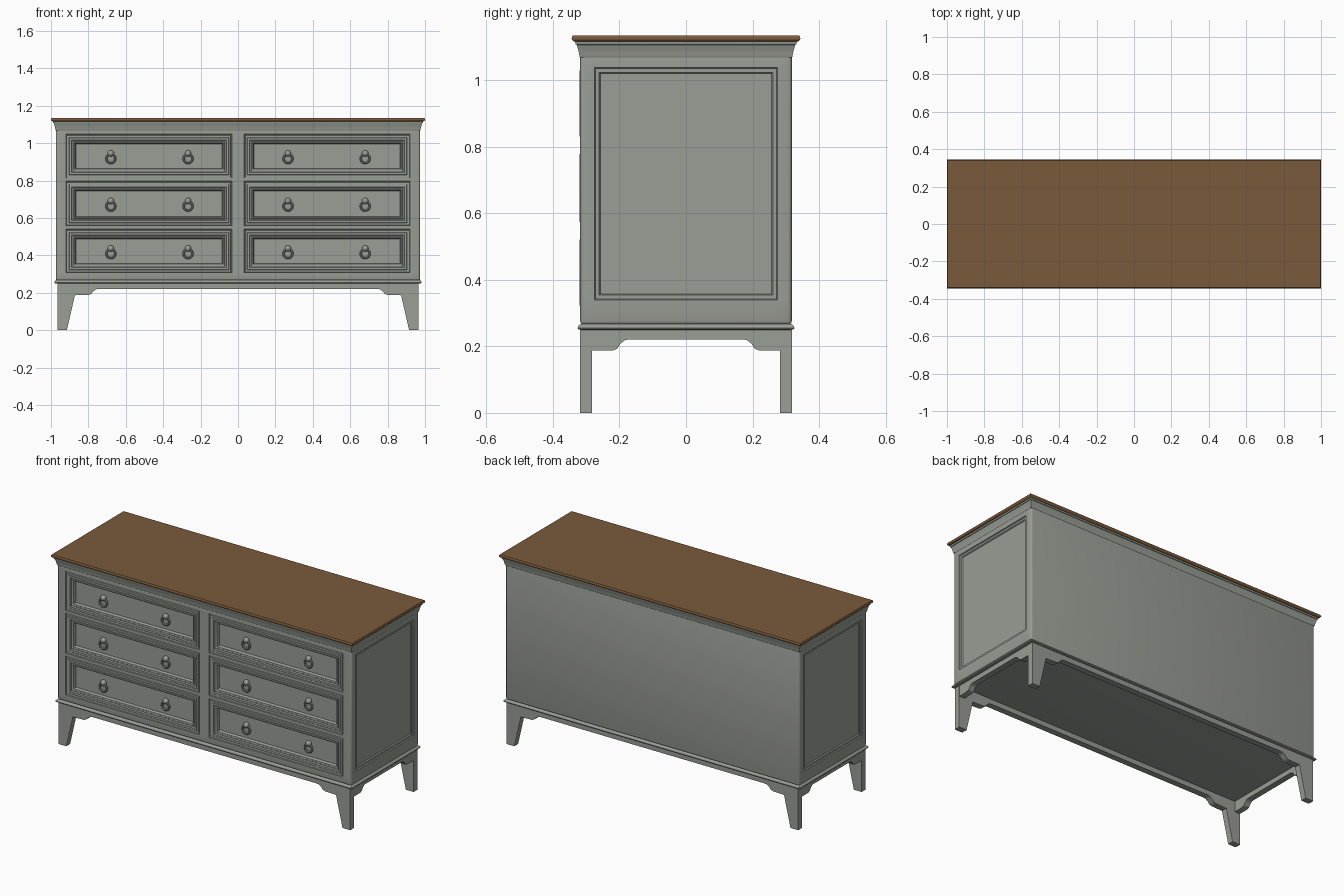
import bpy, bmesh, math
from mathutils import Vector, Matrix

if "Cube" in bpy.data.objects:
    bpy.data.objects.remove(bpy.data.objects["Cube"])


def material(name, rgb):
    m = bpy.data.materials.new(name)
    m.diffuse_color = (*rgb, 1)
    m.use_nodes = True
    m.node_tree.nodes["Principled BSDF"].inputs["Base Color"].default_value = m.diffuse_color
    return m


GREY = material("sage grey paint", (0.315, 0.342, 0.298))
BROWN = material("brown wood", (0.195, 0.102, 0.043))


def finish(bm, name, mat):
    bmesh.ops.recalc_face_normals(bm, faces=bm.faces)
    me = bpy.data.meshes.new(name)
    bm.to_mesh(me)
    bm.free()
    ob = bpy.data.objects.new(name, me)
    me.materials.append(mat)
    bpy.context.collection.objects.link(ob)
    return ob


def stack(name, rings, mat):
    """Loft rectangular rings (half x, half y, z) into a closed moulding."""
    bm = bmesh.new()
    loops = [[bm.verts.new((sx * x, sy * y, z))
              for sx, sy in ((-1, -1), (1, -1), (1, 1), (-1, 1))] for x, y, z in rings]
    for a, b in zip(loops, loops[1:]):
        for i in range(4):
            j = (i + 1) % 4
            bm.faces.new((a[i], a[j], b[j], b[i]))
    bm.faces.new(loops[0])
    bm.faces.new(loops[-1])
    return finish(bm, name, mat)


def plate(name, half, top, axis, a, b):
    """Mirrored outline (half of it given, u < 0) extruded from a to b along axis."""
    pts = half + [(-u, z) for u, z in reversed(half)]
    pts += [(-half[0][0], top), (half[0][0], top)]
    bm = bmesh.new()
    place = (lambda u, z: (u, a, z)) if axis == 'y' else (lambda u, z: (a, u, z))
    f = bm.faces.new([bm.verts.new(place(u, z)) for u, z in pts])
    r = bmesh.ops.extrude_face_region(bm, geom=[f])
    move = Vector((0, b - a, 0)) if axis == 'y' else Vector((b - a, 0, 0))
    bmesh.ops.translate(bm, vec=move,
                        verts=[v for v in r['geom'] if isinstance(v, bmesh.types.BMVert)])
    return finish(bm, name, GREY)


def cut_side(bm, normal, planes):
    """Score the flat side facing `normal` along the given (axis, value) planes."""
    n = Vector(normal)
    for axis, value in planes:
        faces = [f for f in bm.faces if f.normal.dot(n) > 0.99]
        geom = set(faces)
        for f in faces:
            geom.update(f.edges)
            geom.update(f.verts)
        no = Vector((0, 0, 0))
        no[axis] = 1
        bmesh.ops.bisect_plane(bm, geom=list(geom), plane_co=no * value, plane_no=no, dist=1e-5)
        bm.normal_update()


def panel_moulding(bm, faces, steps):
    for thickness, depth in steps:
        bmesh.ops.inset_individual(bm, faces=faces, thickness=thickness, depth=depth,
                                   use_even_offset=True)


# Cabinet body with rounded edges
HX, HY = 0.974, 0.318
bm = bmesh.new()
bmesh.ops.create_cube(bm, size=1, matrix=Matrix.Translation((0, 0, 0.6775))
                      @ Matrix.Diagonal((2 * HX, 2 * HY, 0.825, 1)))
bmesh.ops.bevel(bm, geom=bm.edges[:], offset=0.011, segments=3, profile=0.5, affect='EDGES')
bm.normal_update()

# Six framed drawer fronts set into the front
ROWS = [(0.305, 0.540), (0.556, 0.797), (0.813, 1.048)]
COLS = [(-0.92, -0.032), (0.032, 0.92)]
cut_side(bm, (0, -1, 0), [(0, v) for c in COLS for v in c] + [(2, v) for r in ROWS for v in r])
drawers = []
for f in bm.faces:
    c = f.calc_center_median()
    if f.normal.y < -0.99 and any(a < c.x < b for a, b in COLS) and any(a < c.z < b for a, b in ROWS):
        drawers.append(f)
panel_moulding(bm, drawers, [(0.002, -0.005), (0.003, 0.0), (0.002, 0.005), (0.010, 0.0),
                             (0.002, 0.002), (0.011, 0.0), (0.003, -0.009), (0.007, 0.0),
                             (0.002, 0.003), (0.006, -0.002), (0.005, -0.016)])

# Sunk panel on each end
for s in (-1, 1):
    cut_side(bm, (s, 0, 0), [(1, -0.275), (1, 0.275), (2, 0.34), (2, 1.038)])
    ends = [f for f in bm.faces if f.normal.x * s > 0.99 and abs(f.calc_center_median().y) < 0.01
            and 0.4 < f.calc_center_median().z < 1.0]
    panel_moulding(bm, ends, [(0.003, -0.006), (0.011, 0.0), (0.004, -0.006)])
finish(bm, "cabinet_body", GREY)

# Flared cornice, wooden top and base moulding
stack("cornice", [(HX + o, HY + o, z) for o, z in (
    (0.0, 1.068), (0.002, 1.071), (0.003, 1.078), (0.005, 1.088), (0.008, 1.098),
    (0.011, 1.107), (0.014, 1.108), (0.016, 1.118))], GREY)
stack("wooden_top", [(HX + o, HY + o, z) for o, z in (
    (0.015, 1.116), (0.021, 1.118), (0.025, 1.122), (0.026, 1.126), (0.0245, 1.131),
    (0.022, 1.135))], BROWN)
stack("base_moulding", [(HX + o, HY + o, z) for o, z in (
    (-0.004, 0.250), (0.005, 0.251), (0.008, 0.255), (0.007, 0.260), (0.003, 0.265),
    (-0.004, 0.268))], GREY)

# Front and back frames: tapered legs joined by a scalloped apron
LEGS = [(-0.966, 0), (-0.915, 0), (-0.872, 0.187), (-0.80, 0.189), (-0.785, 0.194),
        (-0.772, 0.209), (-0.757, 0.219), (-0.74, 0.221)]
plate("front_legs_and_apron", LEGS, 0.252, 'y', -0.318, -0.282)
plate("back_legs_and_apron", LEGS, 0.252, 'y', 0.282, 0.318)

# Scalloped end aprons
APRON = [(-0.283, 0.187), (-0.222, 0.187), (-0.207, 0.193), (-0.196, 0.209),
         (-0.183, 0.219), (-0.17, 0.221)]
for side, s in (("left", -1), ("right", 1)):
    plate(side + "_apron", APRON, 0.252, 'x', s * 0.965, s * 0.93)


# Ring pulls: round knob on a short stem with a hanging ring
def ring_pull(name, x, z):
    bm = bmesh.new()
    turn = Matrix.Rotation(math.pi / 2, 4, 'X')
    bmesh.ops.create_uvsphere(bm, u_segments=20, v_segments=12, radius=0.017,
                              matrix=Matrix.Translation((x, -0.302, z + 0.015)) @ turn)
    bmesh.ops.create_cone(bm, cap_ends=True, segments=20, radius1=0.013, radius2=0.013, depth=0.02,
                          matrix=Matrix.Translation((x, -0.293, z + 0.015)) @ turn)
    n, m, major, minor = 28, 10, 0.0235, 0.006
    grid = []
    for i in range(n):
        a = 2 * math.pi * i / n
        row = []
        for j in range(m):
            b = 2 * math.pi * j / m
            r = major + minor * math.cos(b)
            row.append(bm.verts.new((x + r * math.cos(a), -0.303 + minor * math.sin(b),
                                     z - 0.013 + r * math.sin(a))))
        grid.append(row)
    for i in range(n):
        for j in range(m):
            k, l = (i + 1) % n, (j + 1) % m
            bm.faces.new((grid[i][j], grid[k][j], grid[k][l], grid[i][l]))
    finish(bm, name, GREY)


for r, (z0, z1) in enumerate(ROWS):
    for i, x in enumerate((-0.68, -0.267, 0.267, 0.68)):
        ring_pull(f"ring_pull_{r + 1}_{i + 1}", x, (z0 + z1) / 2)

# Smooth curved surfaces, keep edges crisp
for ob in bpy.context.collection.objects:
    ob.select_set(True)
    bpy.context.view_layer.objects.active = ob
bpy.ops.object.shade_smooth_by_angle(angle=math.radians(32))
